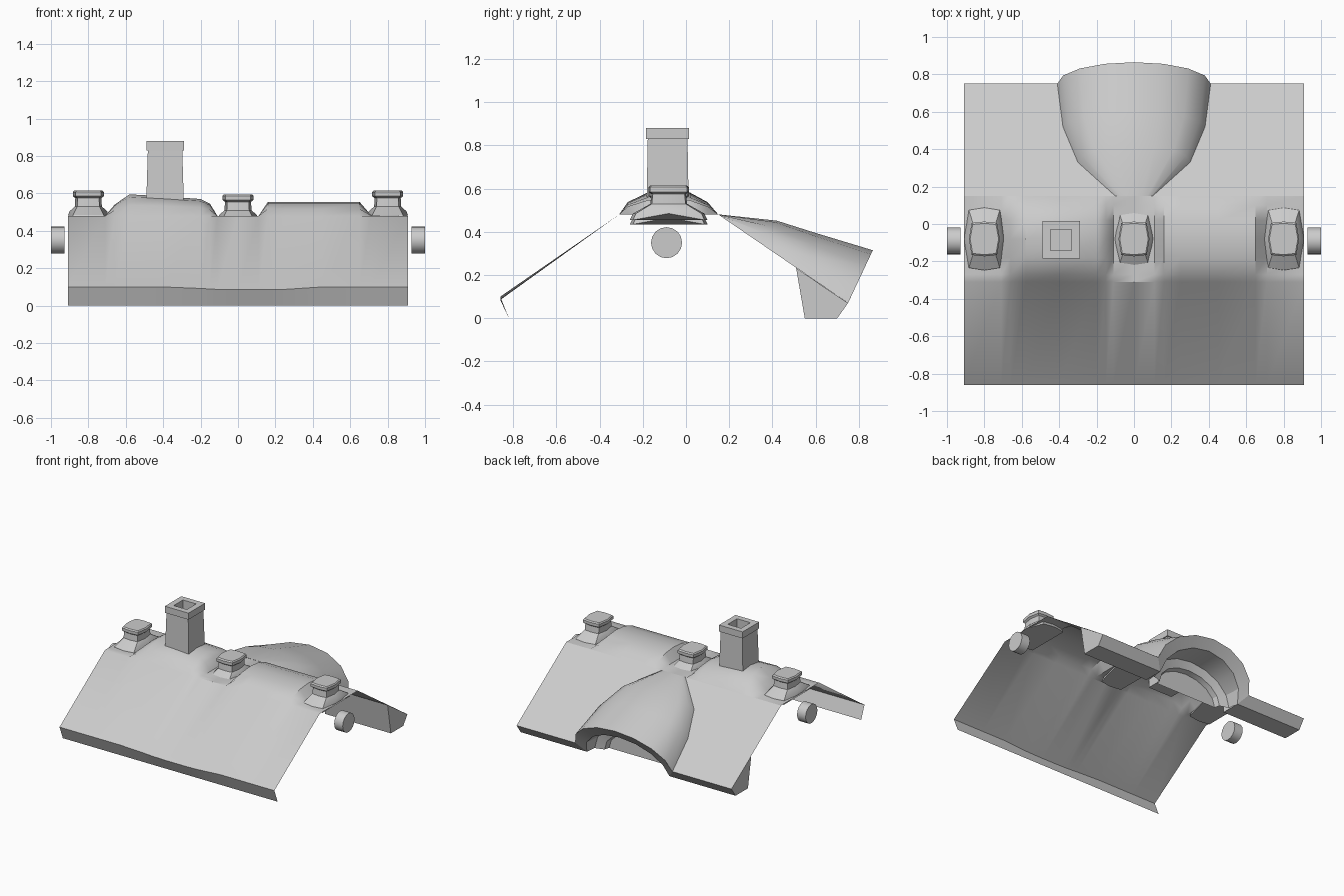
import bpy, bmesh, math

if "Cube" in bpy.data.objects:
    bpy.data.objects.remove(bpy.data.objects["Cube"])

def finish(name, verts, faces, angle=35, weld=True):
    me = bpy.data.meshes.new(name)
    me.from_pydata(verts, [], faces)
    bm = bmesh.new()
    bm.from_mesh(me)
    if weld:
        bmesh.ops.remove_doubles(bm, verts=bm.verts, dist=0.0005)
    bmesh.ops.recalc_face_normals(bm, faces=bm.faces)
    bm.to_mesh(me)
    bm.free()
    ob = bpy.data.objects.new(name, me)
    bpy.context.collection.objects.link(ob)
    bpy.ops.object.select_all(action='DESELECT')
    bpy.context.view_layer.objects.active = ob
    ob.select_set(True)
    bpy.ops.object.shade_smooth_by_angle(angle=math.radians(angle))
    return ob

def loft(name, rows, closed=False, cap_start=False, cap_end=False, angle=35):
    n = len(rows[0])
    verts = [p for r in rows for p in r]
    faces = []
    for i in range(len(rows) - 1):
        for j in range(n if closed else n - 1):
            k = (j + 1) % n
            faces.append((i*n + j, i*n + k, (i+1)*n + k, (i+1)*n + j))
    if cap_start:
        faces.append(tuple(range(n)))
    if cap_end:
        faces.append(tuple(range((len(rows)-1)*n, len(rows)*n)))
    return finish(name, verts, faces, angle)

# Front slope with folded eave and the swelling ridge, lofted along x
stations = [(-.91, .48, .10), (-.71, .48, .10), (-.66, .54, .10), (-.58, .595, .10),
            (-.4, .585, .10), (-.2, .57, .092), (-.15, .545, .089), (-.11, .48, .087),
            (0, .48, .085), (.11, .48, .085), (.16, .555, .085), (.25, .555, .087),
            (.45, .555, .10), (.65, .555, .10), (.71, .485, .10), (.91, .48, .10)]
bulge = [(-.31, 0), (-.27, .5), (-.18, .88), (-.08, 1), (.02, .88), (.10, .5), (.15, 0)]
rows = []
for x, h, e in stations:
    rows.append([(x, -.82, 0), (x, -.86, e)] +
                [(x, y, .48 + (h - .48)*k) for y, k in bulge])
loft("roof_front_and_ridge", rows)

# Rear slopes, each stopping at the foot of the dormer vault
def slope_z(y):
    return .48 - (y - .15)*.683

foot = [(.10, .15), (.30, .33), (.38, .52), (.41, .75)]
for s, side in ((1, "right"), (-1, "left")):
    loft("rear_slope_" + side,
         [[(s*x, y, slope_z(y)), (s*.91, y, slope_z(y))] for x, y in foot])
    # Closed box beam under the rear eave
    section = [(.41, .75, .07), (.35, .70, 0), (.35, .55, 0), (.38, .51, .232)]
    loft("rear_eave_beam_" + side,
         [[(s*x, y, z) for x, y, z in section], [(s*.91, y, z) for x, y, z in section]],
         closed=True, cap_start=True, cap_end=True, angle=25)

# Dormer vault: arches from the ridge out to the rear opening
def arch(w, yb, ya, zb, za, n=8):
    pts = []
    for i in range(n + 1):
        t = math.pi*i/n
        pts.append((w*math.cos(t), yb + (ya-yb)*math.sin(t), zb + (za-zb)*math.sin(t)))
    return pts

apex = [(.15, .481), (.42, .452), (.60, .395), (.865, .315)]
loft("dormer_vault", [arch(x, y, ya, slope_z(y), za)
                      for (x, y), (ya, za) in zip(foot, apex)])

# Dormer fascia, soffit and stepped window panel
loft("dormer_opening", [arch(.41, .75, .865, .07, .315), arch(.35, .70, .81, 0, .245),
                        arch(.34, .62, .62, 0, .24), arch(.27, .60, .60, 0, .18),
                        arch(.26, .56, .56, 0, .17)], cap_end=True, angle=25)

# Ridge ornaments: flared saddle, neck, and barrel-sided cap
def ring(cx, z, hx, hy, drop=0, cy=-.08):
    # the ends fall below the middle so the skirt straddles the ridge
    pts = [(hx, 0, 0), (hx*.82, hy*.92, 1), (0, hy, 1), (-hx*.82, hy*.92, 1),
           (-hx, 0, 0), (-hx*.82, -hy*.92, 1), (0, -hy, 1), (hx*.82, -hy*.92, 1)]
    return [(cx + a, cy + b, z - drop*d) for a, b, d in pts]

for cx, top, name in ((-.8, .615, "left"), (0, .595, "middle"), (.8, .615, "right")):
    loft("ridge_ornament_" + name,
         [ring(cx, top-.13, .108, .18, .03), ring(cx, top-.11, .10, .165, .02),
          ring(cx, top-.085, .072, .085), ring(cx, top-.04, .070, .08),
          ring(cx, top-.03, .083, .093), ring(cx, top-.008, .083, .093),
          ring(cx, top, .076, .084)],
         closed=True, cap_start=True, cap_end=True, angle=25)

# Square chimney with a collar and hollow flue
def square(hx, hy, z, cx=-.39, cy=-.085):
    return [(cx + a*hx, cy + b*hy, z) for a, b in ((1, 1), (-1, 1), (-1, -1), (1, -1))]

loft("chimney", [square(.102, .098, .50), square(.092, .092, .83), square(.10, .10, .83),
                 square(.10, .10, .88), square(.056, .056, .88), square(.056, .056, .80)],
     closed=True, cap_start=True, cap_end=True, angle=20)

# Round purlin ends outside each gable
for s, side in ((1, "right"), (-1, "left")):
    loft("purlin_end_" + side,
         [[(s*x, -.09 + .072*math.cos(2*math.pi*i/16), .35 + .072*math.sin(2*math.pi*i/16))
           for i in range(16)] for x in (.928, 1.0)],
         closed=True, cap_start=True, cap_end=True)
